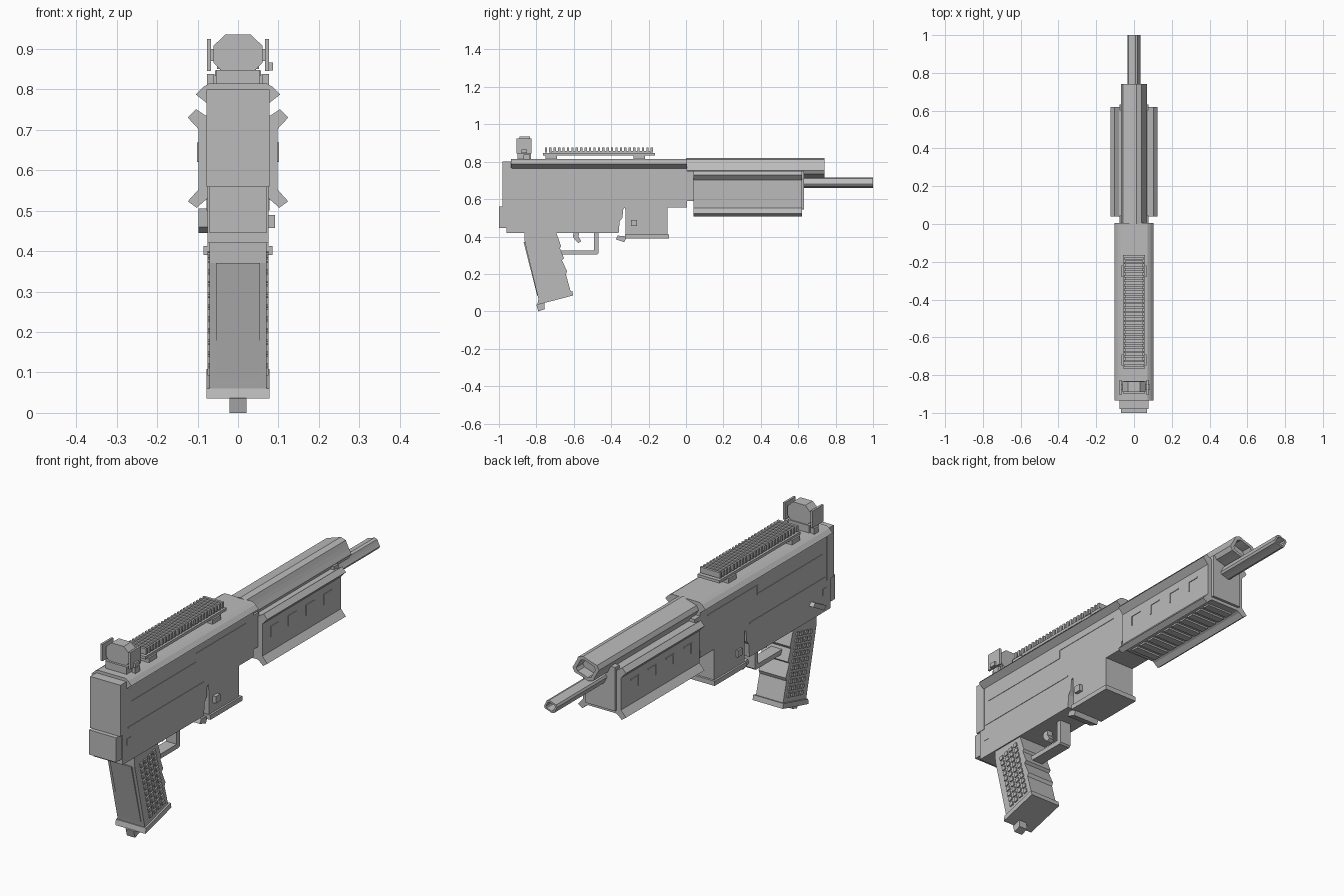
import bpy, bmesh, math

grey = bpy.data.materials.new("grey metal")
grey.diffuse_color = (0.5, 0.5, 0.5, 1)


def finish(name, bm):
    bmesh.ops.recalc_face_normals(bm, faces=bm.faces)
    me = bpy.data.meshes.new(name)
    bm.to_mesh(me)
    bm.free()
    me.materials.append(grey)
    ob = bpy.data.objects.new(name, me)
    bpy.context.collection.objects.link(ob)
    return ob


def prism(axis, pts, lo, hi):
    """axis 'x': points are (y, z); axis 'y': points are (x, z)."""
    return axis, pts, lo, hi


def box(x0, x1, y0, y1, z0, z1):
    return prism('x', [(y0, z0), (y1, z0), (y1, z1), (y0, z1)], x0, x1)


def part(name, *solids):
    bm = bmesh.new()
    for axis, pts, lo, hi in solids:
        rings = []
        for t in (lo, hi):
            rings.append([bm.verts.new((t, a, b) if axis == 'x' else (a, t, b)) for a, b in pts])
        n = len(pts)
        bm.faces.new(rings[0])
        bm.faces.new(rings[1][::-1])
        for i in range(n):
            j = (i + 1) % n
            bm.faces.new((rings[0][i], rings[0][j], rings[1][j], rings[1][i]))
    return finish(name, bm)


def mirror_x(pts):
    return pts + [(-x, z) for x, z in reversed(pts)]


def both(x0, x1, *r):
    return [box(x0, x1, *r), box(-x1, -x0, *r)]


def fluted_tube(name, rx, rz, cz, y0, y1, bore, lobes=8):
    bm = bmesh.new()
    rings = []
    for y, s in ((y0, 1), (y1, 1), (y1, bore), (y1 - 0.05, bore)):
        ring = []
        for i in range(lobes * 2):
            a = math.pi * (i + 0.5) / lobes
            k = s * (1.06 if i // 2 % 2 else 0.88)
            ring.append(bm.verts.new((rx * k * math.cos(a), y, cz + rz * k * math.sin(a))))
        rings.append(ring)
    for a, b in zip(rings, rings[1:]):
        for i in range(lobes * 2):
            j = (i + 1) % (lobes * 2)
            bm.faces.new((a[i], a[j], b[j], b[i]))
    bm.faces.new(rings[0])
    bm.faces.new(rings[-1])
    return finish(name, bm)


# Receiver: side profile with the lower step and hooked notch
part("receiver", prism('x', [
    (-0.96, 0.42), (-0.36, 0.42), (-0.355, 0.48), (-0.34, 0.50), (-0.335, 0.55), (-0.325, 0.555),
    (-0.322, 0.40), (-0.10, 0.40), (-0.10, 0.555), (0.005, 0.555), (0.005, 0.79), (-0.96, 0.79)],
    -0.076, 0.076))
part("receiver_top", prism('y', mirror_x(
    [(0.076, 0.765), (0.104, 0.787), (0.087, 0.805), (0.072, 0.814)]), -0.935, 0.005))
part("rear_cap", box(-0.078, 0.078, -0.98, -0.93, 0.56, 0.80))
part("rear_bumper", box(-0.07, 0.07, -1.0, -0.935, 0.445, 0.56))
part("magazine_plate", box(-0.085, 0.085, -0.325, -0.09, 0.39, 0.412),
     prism('x', [(-0.375, 0.385), (-0.33, 0.37), (-0.315, 0.40), (-0.365, 0.405)], -0.065, 0.065))

# Thin side panels and lines on the receiver
lines = []
for r in ((-0.92, -0.36, 0.575, 0.581), (-0.90, -0.42, 0.69, 0.695), (-0.42, -0.415, 0.69, 0.735),
          (-0.415, -0.05, 0.73, 0.735), (-0.93, -0.90, 0.50, 0.53)):
    lines += both(0.074, 0.078, *r)
part("receiver_panel_lines", *lines)
part("magazine_catches", box(0.07, 0.092, -0.295, -0.262, 0.457, 0.489),
     box(-0.085, -0.07, -0.295, -0.262, 0.457, 0.489))
part("safety_lever", prism('x', [
    (-0.90, 0.46), (-0.88, 0.445), (-0.80, 0.49), (-0.815, 0.505)], -0.098, -0.07))

# Handguard with flared edges and ribbed underside
part("handguard", prism('y', mirror_x([
    (0.072, 0.530), (0.082, 0.525), (0.102, 0.507), (0.124, 0.523), (0.098, 0.552), (0.098, 0.702),
    (0.124, 0.73), (0.104, 0.751), (0.08, 0.735)]), 0.04, 0.62))
part("handguard_ends", box(-0.076, 0.076, 0.0, 0.045, 0.59, 0.75),
     box(-0.076, 0.076, 0.60, 0.632, 0.545, 0.75))
part("underside_ribs", *[box(-0.065, 0.065, 0.065 + i * 0.054, 0.10 + i * 0.054, 0.522, 0.535)
                         for i in range(10)])
marks = []
for i in range(4):
    y = 0.10 + i * 0.13
    marks += both(0.096, 0.101, y, y + 0.06, 0.664, 0.669)
    marks += both(0.096, 0.101, y, y + 0.005, 0.62, 0.669)
part("handguard_marks", *marks)

# Upper tube and muzzle
fluted_tube("upper_tube", 0.066, 0.052, 0.765, 0.0, 0.74, 0.72)
fluted_tube("muzzle_tube", 0.033, 0.027, 0.687, 0.55, 1.0, 0.7)

# Top rail with teeth
part("rail_base", box(-0.057, 0.057, -0.765, -0.165, 0.833, 0.846),
     box(-0.045, 0.045, -0.72, -0.19, 0.843, 0.856))
part("rail_feet", *[box(-0.065, 0.065, y, y + 0.06, 0.805, 0.836) for y in (-0.75, -0.28)])
part("rail_teeth", *[box(-0.052, 0.052, -0.755 + i * 0.0236, -0.743 + i * 0.0236, 0.85, 0.877)
                     for i in range(25)])

# Sight
part("sight_base", box(-0.055, 0.055, -0.90, -0.83, 0.80, 0.848))
part("sight_base_knobs", *both(0.06, 0.077, -0.87, -0.835, 0.80, 0.838))
part("sight_body", prism('y', mirror_x([
    (0.04, 0.845), (0.06, 0.865), (0.06, 0.908), (0.032, 0.935)]), -0.89, -0.835))
part("sight_side_plates", *both(0.067, 0.077, -0.905, -0.825, 0.845, 0.924),
     *both(0.055, 0.07, -0.88, -0.85, 0.87, 0.90),
     box(0.075, 0.086, -0.88, -0.85, 0.846, 0.866))

# Grip with stepped front edge
part("grip", prism('x', [
    (-0.865, 0.425), (-0.695, 0.425), (-0.668, 0.348), (-0.674, 0.337), (-0.652, 0.283),
    (-0.663, 0.273), (-0.636, 0.214), (-0.642, 0.198), (-0.615, 0.10), (-0.785, 0.05),
    (-0.862, 0.37)], -0.07, 0.07))
part("grip_back_panel", prism('x', [
    (-0.868, 0.37), (-0.85, 0.37), (-0.775, 0.09), (-0.796, 0.085)], -0.055, 0.055))
part("grip_base", prism('x', [
    (-0.795, 0.035), (-0.603, 0.085), (-0.608, 0.108), (-0.79, 0.06)], -0.078, 0.078))
part("grip_base_tab", prism('x', [
    (-0.79, 0.0), (-0.755, 0.012), (-0.757, 0.05), (-0.80, 0.035)], -0.021, 0.021))
bumps = []
for r in range(10):
    for c in range(4):
        y = -0.815 + c * 0.031 + r * 0.0075
        z = 0.365 + c * 0.008 - r * 0.029
        q = [(y - 0.009, z - 0.011), (y + 0.011, z - 0.007), (y + 0.007, z + 0.011), (y - 0.012, z + 0.007)]
        bumps += [prism('x', q, 0.068, 0.076), prism('x', q, -0.076, -0.068)]
part("grip_bumps", *bumps)

# Trigger and its guard
part("trigger_guard", prism('x', [
    (-0.68, 0.303), (-0.475, 0.303), (-0.468, 0.31), (-0.468, 0.42), (-0.493, 0.42),
    (-0.493, 0.325), (-0.68, 0.325)], -0.028, 0.028))
part("trigger", prism('x', [
    (-0.60, 0.425), (-0.57, 0.425), (-0.575, 0.40), (-0.56, 0.375), (-0.575, 0.365),
    (-0.595, 0.385), (-0.605, 0.40)], -0.014, 0.014))
